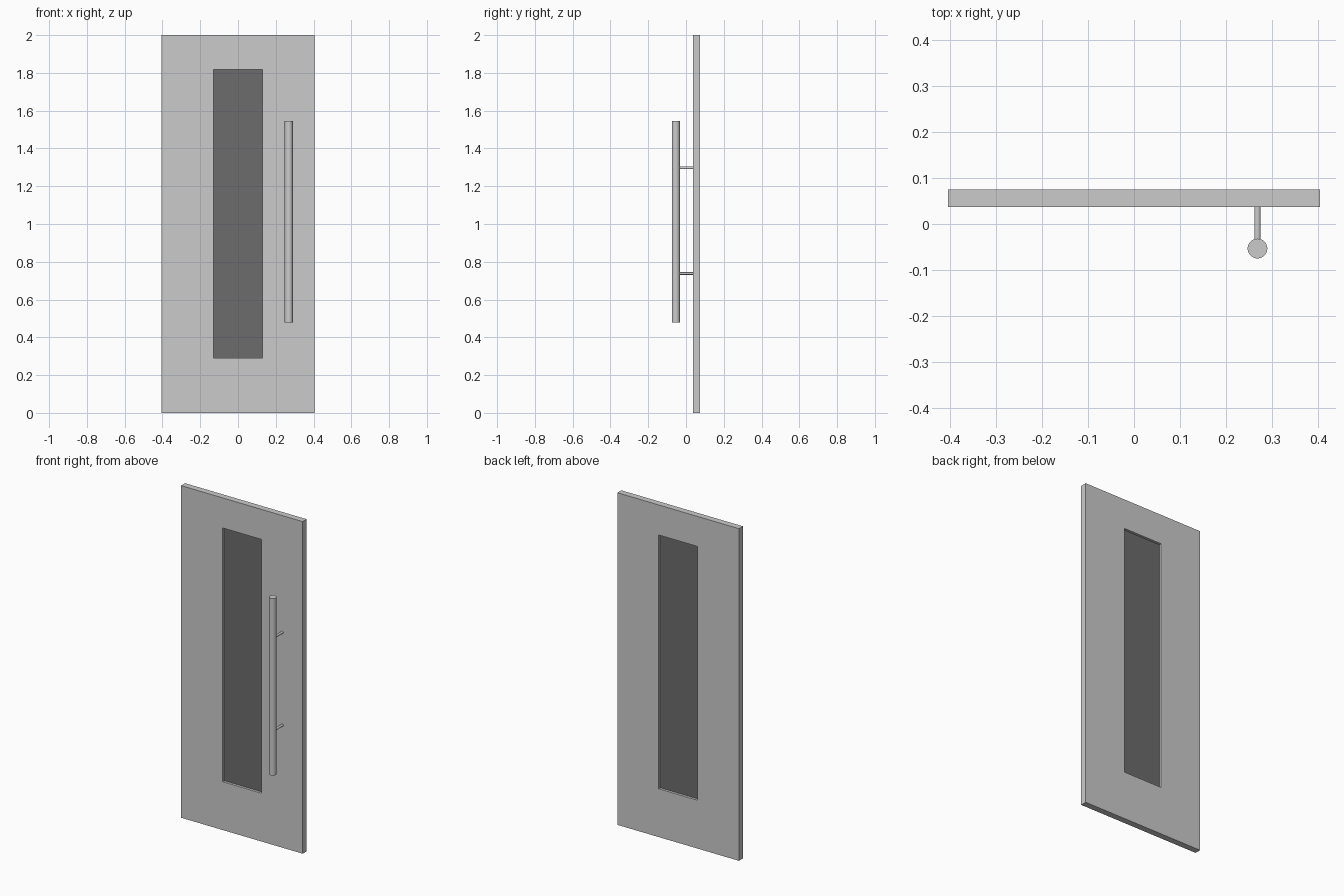
import bpy, bmesh
from math import radians

if "Cube" in bpy.data.objects:
    bpy.data.objects.remove(bpy.data.objects["Cube"])

Y_FRONT, Y_BACK = 0.037, 0.075        # door leaf faces
Y_MID = (Y_FRONT + Y_BACK) / 2
WIN_X, WIN_LOW, WIN_HIGH = 0.13, 0.291, 1.819
BAR_X, BAR_Y, BAR_R = 0.269, -0.0535, 0.0215


def rect(bm, hx, z0, z1, y):
    return [bm.verts.new((x, y, z)) for x, z in ((-hx, z0), (hx, z0), (hx, z1), (-hx, z1))]


def cylinder(name, radius, length, loc, rot=(0, 0, 0)):
    bpy.ops.mesh.primitive_cylinder_add(vertices=32, radius=radius, depth=length,
                                        location=loc, rotation=rot)
    ob = bpy.context.object
    ob.name = name
    bpy.ops.object.shade_smooth_by_angle(angle=radians(30))
    return ob


# Door leaf: slab with a tall window opening
bm = bmesh.new()
outer = rect(bm, 0.405, 0, 2, Y_FRONT)
inner = rect(bm, WIN_X, WIN_LOW, WIN_HIGH, Y_FRONT)
faces = []
for i in range(4):
    j = (i + 1) % 4
    faces.append(bm.faces.new((outer[i], outer[j], inner[j], inner[i])))
ext = bmesh.ops.extrude_face_region(bm, geom=faces, use_keep_orig=True)
bmesh.ops.translate(bm, vec=(0, Y_BACK - Y_FRONT, 0),
                    verts=[g for g in ext["geom"] if isinstance(g, bmesh.types.BMVert)])
bmesh.ops.recalc_face_normals(bm, faces=bm.faces)
mesh = bpy.data.meshes.new("door_leaf")
bm.to_mesh(mesh)
bm.free()
leaf = bpy.data.objects.new("door_leaf", mesh)
bpy.context.collection.objects.link(leaf)

# Dark glass pane set midway in the opening
bpy.ops.mesh.primitive_cube_add(size=1, location=(0, Y_MID, (WIN_LOW + WIN_HIGH) / 2))
glass = bpy.context.object
glass.name = "glass_pane"
glass.scale = (2 * WIN_X, 0.008, WIN_HIGH - WIN_LOW)
bpy.ops.object.transform_apply(location=False, rotation=False, scale=True)
mat = bpy.data.materials.new("dark_glass")
mat.diffuse_color = (0.15, 0.15, 0.15, 1)
mat.use_nodes = True
mat.node_tree.nodes["Principled BSDF"].inputs["Base Color"].default_value = mat.diffuse_color
glass.data.materials.append(mat)

# Long pull bar and its two standoff posts
cylinder("pull_bar", BAR_R, 1.066, (BAR_X, BAR_Y, 1.012))
for name, z in (("lower_post", 0.738), ("upper_post", 1.297)):
    cylinder(name, 0.007, Y_FRONT - BAR_Y, (BAR_X, (Y_FRONT + BAR_Y) / 2, z),
             (radians(90), 0, 0))
